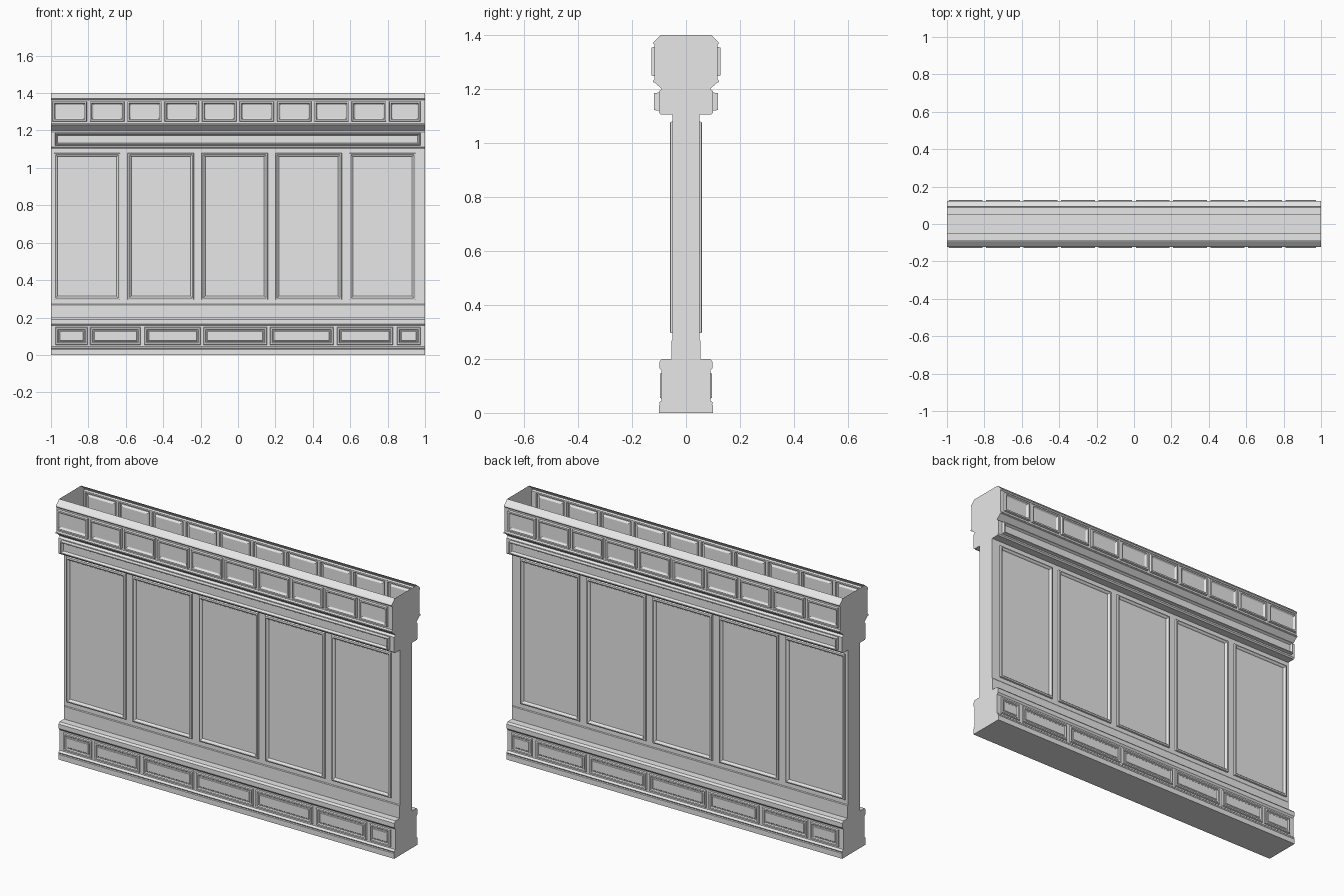
import bpy

cube = bpy.data.objects.get("Cube")
if cube:
    bpy.data.objects.remove(cube)

stone = bpy.data.materials.new("plain grey stone")
stone.use_nodes = True
GREY = (0.8, 0.8, 0.8, 1)
stone.diffuse_color = GREY
stone.node_tree.nodes["Principled BSDF"].inputs["Base Color"].default_value = GREY


class Part:
    """Collects faces for one object; depth d is the distance from the centre plane."""

    def __init__(self):
        self.verts, self.faces = [], []

    def face(self, points):
        start = len(self.verts)
        self.verts += points
        self.faces.append(list(range(start, len(self.verts))))

    def quad(self, corners):
        # the same quad on the front and, mirrored, on the back
        self.face([(x, -d, z) for x, d, z in corners])
        self.face([(x, d, z) for x, d, z in reversed(corners)])

    def strip(self, low, high, x0=-1, x1=1):
        (d0, z0), (d1, z1) = low, high
        self.quad([(x0, d0, z0), (x1, d0, z0), (x1, d1, z1), (x0, d1, z1)])

    def panel(self, x0, x1, z0, z1, depth, steps):
        # nested rectangles: each step is (inset, height above the wall)
        def rect(inset, height):
            a, b, c, e = x0 + inset, x1 - inset, z0 + inset, z1 - inset
            d = depth + height
            return [(a, d, c), (b, d, c), (b, d, e), (a, d, e)]

        rings = [rect(0, 0)] + [rect(*s) for s in steps]
        for outer, inner in zip(rings, rings[1:]):
            for i in range(4):
                j = (i + 1) % 4
                self.quad([outer[i], outer[j], inner[j], inner[i]])
        self.quad(rings[-1])

    def panel_row(self, low, high, spans, steps):
        d, z0, z1 = low[0], low[1], high[1]
        x = -1
        for a, b in spans:
            self.strip(low, high, x, a)
            self.panel(a, b, z0, z1, d, steps)
            x = b
        self.strip(low, high, x, 1)

    def build(self, name):
        mesh = bpy.data.meshes.new(name)
        mesh.from_pydata(self.verts, [], self.faces)
        mesh.materials.append(stone)
        obj = bpy.data.objects.new(name, mesh)
        bpy.context.collection.objects.link(obj)


def band(name, profile, panel_index, spans, steps):
    part = Part()
    for i, (low, high) in enumerate(zip(profile, profile[1:])):
        if i == panel_index:
            part.panel_row(low, high, spans, steps)
        else:
            part.strip(low, high)
    part.build(name)


# Profiles as (depth, height), from the floor up
plinth = [(0.1, 0), (0.1, 0.028), (0.097, 0.032), (0.1, 0.038), (0.09, 0.046),
          (0.09, 0.053), (0.09, 0.148), (0.09, 0.156), (0.098, 0.166),
          (0.098, 0.19), (0.09, 0.2), (0.053, 0.2)]
wall = [(0.053, 0.2), (0.053, 0.268), (0.05, 0.272), (0.05, 0.295),
        (0.05, 1.08), (0.05, 1.105)]
frieze = [(0.05, 1.105), (0.093, 1.105), (0.1, 1.112), (0.1, 1.12),
          (0.1, 1.187), (0.1, 1.192), (0.089, 1.2)]
parapet = [(0.089, 1.2), (0.116, 1.224), (0.122, 1.226), (0.122, 1.232),
           (0.116, 1.238), (0.116, 1.248), (0.116, 1.356), (0.116, 1.364),
           (0.122, 1.37), (0.119, 1.376), (0.093, 1.4)]

# Panel positions along the length
plinth_spans = [(-0.975, -0.805), (-0.79, -0.52), (-0.5, -0.2), (-0.185, 0.155),
                (0.17, 0.51), (0.53, 0.83), (0.85, 0.975)]
wall_spans = [(-0.985 + 0.395 * i, -0.63 + 0.395 * i) for i in range(5)]
parapet_spans = [(-0.992 + 0.2 * i, -0.808 + 0.2 * i) for i in range(9)] + [(0.808, 0.975)]

band("plinth", plinth, 5, plinth_spans,
     [(0.003, 0.007), (0.011, 0.007), (0.015, 0.001), (0.02, 0.001), (0.023, 0.004)])
band("panelled_wall", wall, 3, wall_spans,
     [(0.002, 0.008), (0.009, 0.01), (0.016, 0.006), (0.02, 0)])
band("frieze", frieze, 3, [(-0.978, 0.975)],
     [(0.002, 0.018), (0.007, 0.018), (0.014, 0.006)])
band("parapet", parapet, 5, parapet_spans,
     [(0.002, 0.012), (0.01, 0.012), (0.015, 0.004), (0.019, 0.002)])

# Closed ends follow the whole profile; the top stays open
outline = plinth + wall[1:] + frieze[1:] + parapet[1:]
for side, name in ((-1, "right_end"), (1, "left_end")):
    loop = [(side, -d, z) for d, z in reversed(outline)] + [(side, d, z) for d, z in outline]
    end = Part()
    end.face(loop if side > 0 else loop[::-1])
    end.build(name)

# Underside
base = Part()
base.face([(-1, -0.1, 0), (-1, 0.1, 0), (1, 0.1, 0), (1, -0.1, 0)])
base.build("underside")
